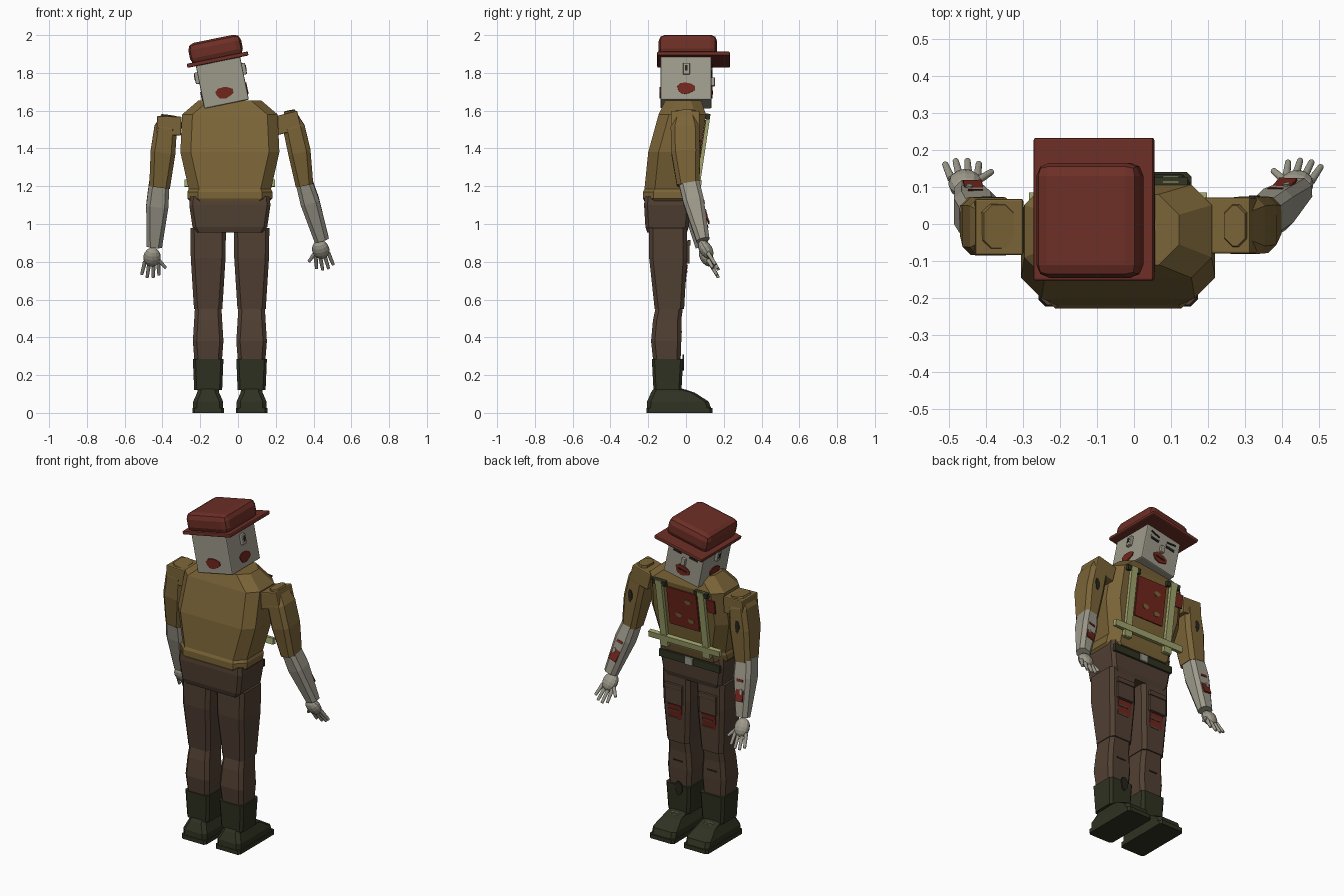
import bpy, bmesh, math
from mathutils import Vector, Matrix

cube = bpy.data.objects.get("Cube")
if cube:
    bpy.data.objects.remove(cube)


def material(name, r, g, b):
    m = bpy.data.materials.new(name)
    m.use_nodes = True
    col = tuple((c / 255) ** 2.2 for c in (r, g, b)) + (1,)
    m.diffuse_color = col
    m.node_tree.nodes["Principled BSDF"].inputs["Base Color"].default_value = col
    return m


HAT = material("hat red", 108, 50, 42)
SKIN = material("pale skin", 156, 152, 138)
SHIRT = material("shirt olive", 122, 100, 58)
PANTS = material("trouser brown", 82, 66, 54)
BOOT = material("boot green black", 50, 53, 38)
STRAP = material("strap green", 158, 163, 108)
BLOOD = material("wound red", 112, 42, 34)
DARK = material("charcoal", 42, 40, 34)
METAL = material("buckle grey", 150, 150, 140)
I = Matrix.Identity(4)


def finish(name, bm, mat, matrix=I, bevel=0.0):
    bmesh.ops.recalc_face_normals(bm, faces=bm.faces)
    me = bpy.data.meshes.new(name)
    bm.to_mesh(me)
    bm.free()
    me.materials.append(mat)
    ob = bpy.data.objects.new(name, me)
    bpy.context.collection.objects.link(ob)
    ob.matrix_world = matrix
    if bevel:
        mod = ob.modifiers.new("Bevel", "BEVEL")
        mod.width, mod.segments = bevel, 2
    return ob


def box(name, centre, size, mat, matrix=I, bevel=0.0):
    bm = bmesh.new()
    bmesh.ops.create_cube(bm, size=1)
    bmesh.ops.scale(bm, vec=size, verts=bm.verts)
    return finish(name, bm, mat, matrix @ Matrix.Translation(centre), bevel)


def loft(name, stations, mat, chamfer=0.02, lean=False, bevel=0.0):
    """Chamfered rectangles (x, y, z, half x, half y) joined into a solid."""
    bm = bmesh.new()
    run = Vector(stations[-1][:3]) - Vector(stations[0][:3])
    axis = Vector((0, 0, 1 if run.z > 0 else -1))
    turn = axis.rotation_difference(run).to_matrix()
    rings = []
    for x, y, z, a, b in stations:
        c = chamfer
        pts = [(a, b - c), (a - c, b), (c - a, b), (-a, b - c),
               (-a, c - b), (c - a, -b), (a - c, -b), (a, c - b)]
        ring = []
        for u, v in pts:
            off = Vector((u, v, 0))
            ring.append(bm.verts.new(Vector((x, y, z)) + (turn @ off if lean else off)))
        rings.append(ring)
    for r, s in zip(rings, rings[1:]):
        for i in range(8):
            j = (i + 1) % 8
            bm.faces.new((r[i], r[j], s[j], s[i]))
    bm.faces.new(rings[0])
    bm.faces.new(rings[-1])
    return finish(name, bm, mat, I, bevel)


def blot(name, matrix, w, h, mat, thick=0.008):
    """Flat uneven oval plate, facing local +y."""
    bm = bmesh.new()
    bmesh.ops.create_cone(bm, cap_ends=True, segments=10, radius1=0.5, radius2=0.5, depth=1)
    for i, v in enumerate(bm.verts):
        if (i // 2) % 3 == 0:
            v.co.xy *= 0.88
    bmesh.ops.rotate(bm, verts=bm.verts, matrix=Matrix.Rotation(math.pi / 2, 3, "X"))
    bmesh.ops.scale(bm, vec=(w, thick, h), verts=bm.verts)
    return finish(name, bm, mat, matrix)


MID = -0.043  # centre line of the body

# Head and hat, tilted together
H = Matrix.Translation((-0.06, 0, 1.635)) @ Matrix.Rotation(math.radians(-11.5), 4, "Y")
box("head", (0, 0, 0.12), (0.24, 0.27, 0.24), SKIN, H, 0.006)
box("hat_brim", (0, 0.04, 0.24), (0.33, 0.385, 0.022), HAT, H, 0.006)
box("hat_crown", (0, 0.01, 0.295), (0.285, 0.31, 0.115), HAT, H, 0.035)
for i, reach in enumerate((0.136, 0.121, 0.136, 0.121)):
    R = H @ Matrix.Rotation(i * math.pi / 2, 4, "Z")
    blot("mouth_stain", R @ Matrix.Translation((0, reach, 0.062)), 0.1, 0.066, BLOOD)
for s in (-1, 1):
    box("ear", (s * 0.127, 0.002, 0.165), (0.022, 0.036, 0.062), SKIN, H, 0.005)
    box("ear_hollow", (s * 0.138, 0.002, 0.168), (0.004, 0.014, 0.03), DARK, H)
    box("eye", (s * 0.055, 0.136, 0.158), (0.055, 0.006, 0.01), DARK, H)
    box("eyelid", (s * 0.055, 0.136, 0.172), (0.06, 0.006, 0.012), SKIN, H)
    brow = H @ Matrix.Translation((s * 0.058, 0.137, 0.195)) @ Matrix.Rotation(s * -0.2, 4, "Y")
    box("eyebrow", (0, 0, 0), (0.06, 0.006, 0.009), DARK, brow)
box("nose", (0, 0.143, 0.12), (0.026, 0.02, 0.045), SKIN, H, 0.004)
box("mouth_line", (0, 0.141, 0.062), (0.06, 0.004, 0.008), DARK, H)

# Shirt
loft("neck", [(-0.055, -0.02, 1.6, 0.08, 0.07), (-0.06, -0.01, 1.66, 0.08, 0.07)], SKIN)
body = [(1.12, 0.21, -0.22, 0.03), (1.135, 0.225, -0.228, 0.035), (1.17, 0.225, -0.228, 0.045),
        (1.185, 0.218, -0.22, 0.047), (1.38, 0.262, -0.2, 0.076), (1.58, 0.253, -0.145, 0.106),
        (1.655, 0.165, -0.11, 0.08)]
loft("shirt", [(MID, (a + b) / 2, z, w, (b - a) / 2) for z, w, a, b in body], SHIRT, 0.055)

# Braces and torn patches, lying on the sloping chest
CHEST = Matrix.Translation((MID, 0.043, 1.15)) @ Matrix.Rotation(-math.atan(0.15), 4, "X")
for s in (-1, 1):
    box("brace", (s * 0.142, 0.012, 0.225), (0.042, 0.02, 0.43), STRAP, CHEST)
    box("brace_top_clip", (s * 0.142, 0.008, 0.425), (0.09, 0.022, 0.03), BOOT, CHEST)
    box("brace_end", (s * 0.142, 0.014, 0.035), (0.052, 0.022, 0.04), STRAP, CHEST)
box("cross_brace", (0, 0.016, 0.068), (0.48, 0.026, 0.036), STRAP, CHEST)
box("chest_wound", (0.0, 0.003, 0.285), (0.2, 0.008, 0.24), BLOOD, CHEST)
box("side_wound", (-0.195, 0.003, 0.355), (0.055, 0.008, 0.08), BLOOD, CHEST)
for x, z in ((0.03, 0.24), (-0.05, 0.22), (-0.04, 0.34)):
    blot("shirt_scrap", CHEST @ Matrix.Translation((x, 0.006, z)), 0.045, 0.03, SHIRT)

# Hips and belt
loft("hips", [(MID, -0.1, 0.955, 0.18, 0.105), (MID, -0.1, 0.985, 0.198, 0.115),
              (MID, -0.1, 1.1, 0.215, 0.122), (MID, -0.1, 1.145, 0.21, 0.118)], PANTS, 0.018)
box("belt", (MID, 0.022, 1.09), (0.41, 0.02, 0.045), BOOT, bevel=0.003)
box("buckle", (MID, 0.034, 1.09), (0.055, 0.012, 0.045), METAL, bevel=0.004)

# Legs and boots
for s in (-1, 1):
    x = MID + s * 0.115
    loft("thigh", [(x, -0.095, 0.98, 0.094, 0.1), (x, -0.095, 0.82, 0.092, 0.1),
                   (x, -0.088, 0.55, 0.075, 0.078)], PANTS)
    loft("calf", [(x, -0.088, 0.56, 0.07, 0.072), (x, -0.1, 0.49, 0.074, 0.075),
                  (x, -0.105, 0.38, 0.081, 0.08), (x, -0.1, 0.24, 0.07, 0.07)], PANTS)
    loft("boot_shaft", [(x, -0.098, 0.12, 0.074, 0.074), (x, -0.098, 0.285, 0.081, 0.083)], BOOT, 0.014)
    loft("boot_sole", [(x, -0.035, 0, 0.083, 0.175), (x, -0.035, 0.025, 0.083, 0.175)], BOOT, 0.012)
    loft("boot_foot", [(x, -0.037, 0.025, 0.079, 0.17), (x, -0.043, 0.06, 0.079, 0.163),
                       (x, -0.07, 0.108, 0.058, 0.115), (x, -0.098, 0.13, 0.055, 0.072)], BOOT, 0.02)
    for i in range(3):
        box("boot_lace", (x, 0.0 + i * 0.014, 0.119 - i * 0.006), (0.06, 0.006, 0.008), METAL)
    box("pocket", (x, 0.008, 0.85), (0.11, 0.022, 0.12), PANTS, bevel=0.004)
    box("pocket_flap", (x, 0.016, 0.9), (0.12, 0.018, 0.03), PANTS, bevel=0.004)
    T = Matrix.Translation((x, -0.002, 0.73)) @ Matrix.Rotation(-0.13, 4, "X")
    box("thigh_wound", (0, 0, 0), (0.09, 0.009, 0.11), BLOOD, T)
    for z in (-0.03, 0.02):
        box("trouser_thread", (0.01, 0.004, z), (0.07, 0.006, 0.012), PANTS, T)
    blot("thigh_tear", T @ Matrix.Translation((s * -0.035, 0.002, -0.085)), 0.035, 0.07, DARK)
    box("shin_rip", (x, -0.025, 0.43), (0.06, 0.006, 0.008), DARK)
blot("boot_tear", Matrix.Translation((MID + 0.1, -0.014, 0.27)), 0.05, 0.09, DARK)

# Arms: shoulder, sleeve, forearm and hand for each side
arms = [
    dict(s=1, cap=(0.262, -0.004, 1.535), tilt=-14,
         sleeve=[(0.272, -0.005, 1.6, 0.028, 0.055), (0.296, -0.005, 1.51, 0.058, 0.076),
                 (0.325, -0.002, 1.38, 0.06, 0.076), (0.352, 0.012, 1.205, 0.047, 0.06)],
         fore=[(0.346, 0.012, 1.235, 0.044, 0.054), (0.38, 0.04, 1.12, 0.051, 0.055),
               (0.443, 0.09, 0.915, 0.039, 0.035)],
         palm=(0.438, 0.105, 0.865), aim=(0.2, 0.5, -0.8)),
    dict(s=-1, cap=(-0.365, -0.008, 1.52), tilt=2,
         sleeve=[(-0.365, -0.007, 1.575, 0.04, 0.058), (-0.383, -0.007, 1.51, 0.06, 0.078),
                 (-0.397, -0.005, 1.38, 0.066, 0.078), (-0.415, 0.01, 1.195, 0.055, 0.062)],
         fore=[(-0.417, 0.01, 1.215, 0.054, 0.054), (-0.427, 0.035, 1.1, 0.059, 0.055),
               (-0.443, 0.085, 0.88, 0.041, 0.035)],
         palm=(-0.455, 0.108, 0.825), aim=(-0.08, 0.5, -0.85)),
]
for arm in arms:
    s = arm["s"]
    M = Matrix.Translation(arm["cap"]) @ Matrix.Rotation(math.radians(arm["tilt"]), 4, "Y")
    box("shoulder", (0, 0, 0), (0.13, 0.152, 0.1), SHIRT, M, 0.006)
    loft("sleeve", arm["sleeve"], SHIRT, 0.022, True)
    loft("forearm", arm["fore"], SKIN, 0.02, True)
    # plates facing forward on the forearm and sleeve
    a, b = Vector(arm["fore"][1][:3]), Vector(arm["fore"][2][:3])
    tilt = Vector((0, 0, -1)).rotation_difference(b - a).to_matrix().to_4x4()
    F = Matrix.Translation(a.lerp(b, 0.4)) @ tilt
    box("forearm_wound", (0, 0.047, 0), (0.05, 0.008, 0.1), BLOOD, F @ Matrix.Rotation(0.1, 4, "X"))
    box("forearm_cut", (0, 0.052, 0.075), (0.04, 0.008, 0.015), BLOOD, F)
    blot("wound_skin", F @ Matrix.Translation((s * 0.012, 0.05, 0.012)), 0.018, 0.035, SKIN)
    x, y, z = arm["sleeve"][2][:3]
    blot("sleeve_tear", Matrix.Translation((x, y + 0.075, z + 0.03)), 0.03, 0.08, DARK)

    # hand: rounded palm, four fingers and a thumb
    d = Vector(arm["aim"]).normalized()
    side = d.cross(Vector((0, 0.85, 0.5))).normalized()
    frame = Matrix((side, d.cross(side), -d)).transposed().to_4x4()
    P = Matrix.Translation(arm["palm"]) @ frame
    bm = bmesh.new()
    bmesh.ops.create_uvsphere(bm, u_segments=12, v_segments=8, radius=1)
    bmesh.ops.scale(bm, vec=(0.046, 0.034, 0.055), verts=bm.verts)
    finish("palm", bm, SKIN, P)
    for i in range(5):
        thumb = i == 4
        u = (i - 1.5) * 0.023
        length = 0.07 if thumb else (0.085, 0.1, 0.098, 0.08)[i]
        root = (-s * 0.03, 0, -0.01) if thumb else (u, 0, -0.028)
        spread = s * 0.75 if thumb else -u * 4
        Q = P @ Matrix.Translation(root) @ Matrix.Rotation(spread, 4, "Y")
        bm = bmesh.new()
        bmesh.ops.create_cone(bm, cap_ends=True, segments=8, radius1=0.009, radius2=0.012, depth=length)
        bmesh.ops.translate(bm, verts=bm.verts, vec=(0, 0, -length / 2))
        finish("thumb" if thumb else "finger", bm, SKIN, Q, 0.004)
